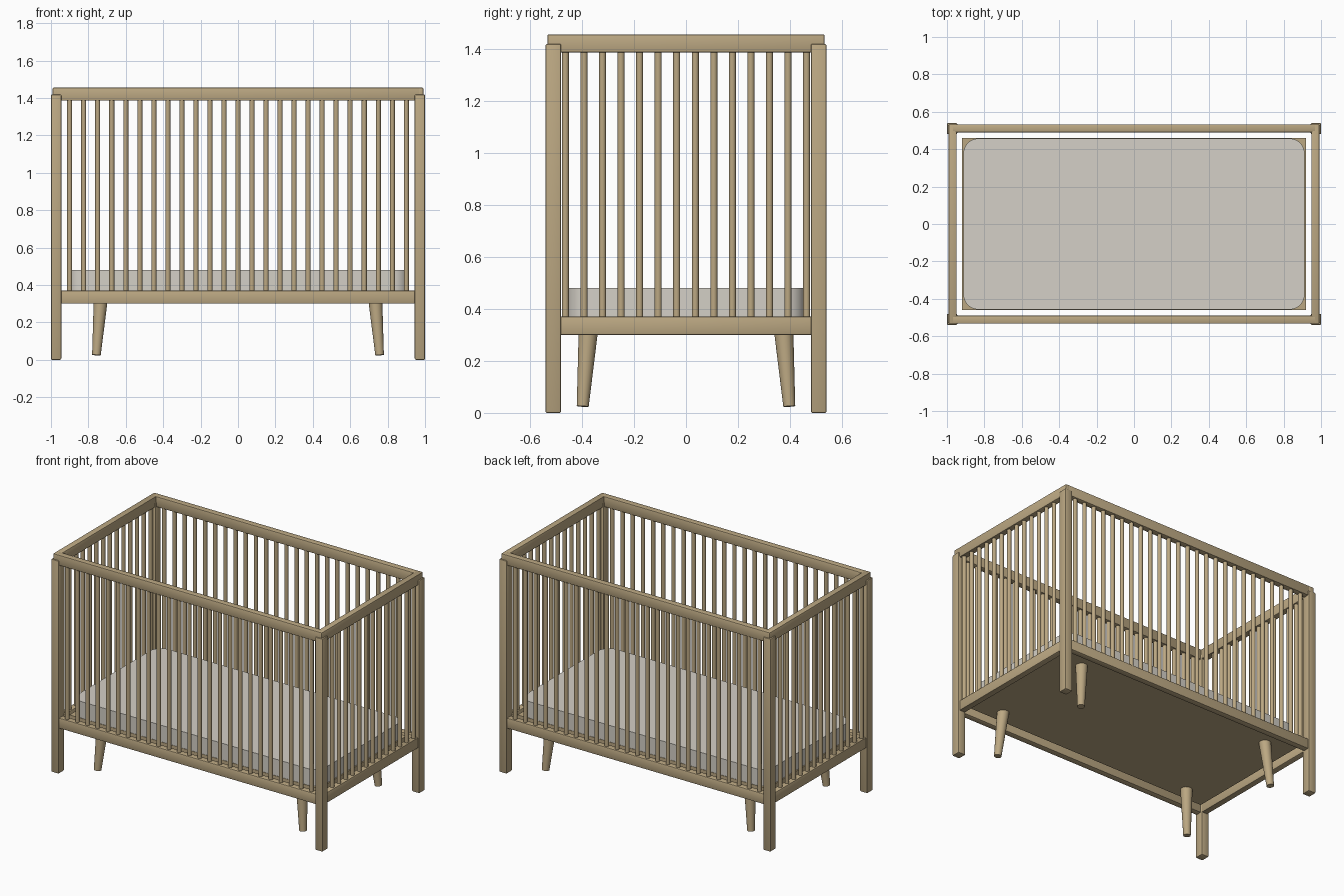
import bpy
import bmesh
from math import pi
from mathutils import Vector

cube = bpy.data.objects.get("Cube")
if cube:
    bpy.data.objects.remove(cube, do_unlink=True)


def material(name, rgb):
    m = bpy.data.materials.new(name)
    m.use_nodes = True
    m.diffuse_color = (*rgb, 1)
    node = next(n for n in m.node_tree.nodes if n.type == 'BSDF_PRINCIPLED')
    node.inputs["Base Color"].default_value = (*rgb, 1)
    return m


wood = material("light wood", (0.50, 0.39, 0.225))
fabric = material("pale fabric", (0.66, 0.63, 0.57))


def finish(bm, name, mat, smooth=True):
    mesh = bpy.data.meshes.new(name)
    bm.to_mesh(mesh)
    bm.free()
    mesh.materials.append(mat)
    obj = bpy.data.objects.new(name, mesh)
    bpy.context.collection.objects.link(obj)
    if smooth:
        bpy.ops.object.select_all(action='DESELECT')
        obj.select_set(True)
        bpy.context.view_layer.objects.active = obj
        bpy.ops.object.shade_smooth_by_angle(angle=pi / 5)
    return obj


def box(name, low, high, mat=wood, bevel=0.006, corner=0):
    """Box between two corners, with optional rounded upright edges."""
    low, high = Vector(low), Vector(high)
    bm = bmesh.new()
    bmesh.ops.create_cube(bm, size=1)
    bmesh.ops.scale(bm, vec=high - low, verts=bm.verts)
    bmesh.ops.translate(bm, vec=(low + high) / 2, verts=bm.verts)
    if corner:
        upright = [e for e in bm.edges
                   if abs(e.verts[0].co.z - e.verts[1].co.z) > 0.01]
        bmesh.ops.bevel(bm, geom=upright, offset=corner, segments=8,
                        profile=0.5, affect='EDGES')
    elif bevel:
        bmesh.ops.bevel(bm, geom=bm.edges[:], offset=bevel, segments=2,
                        profile=0.5, affect='EDGES')
    return finish(bm, name, mat)


def rod(name, start, end, r1, r2, sides):
    """Round bar running from start to end, tapering from r1 to r2."""
    start, end = Vector(start), Vector(end)
    axis = end - start
    bm = bmesh.new()
    bmesh.ops.create_cone(bm, cap_ends=True, segments=sides,
                          radius1=r1, radius2=r2, depth=axis.length)
    bmesh.ops.rotate(bm, verts=bm.verts,
                     matrix=axis.to_track_quat('Z', 'Y').to_matrix())
    bmesh.ops.translate(bm, vec=(start + end) / 2, verts=bm.verts)
    return finish(bm, name, wood)


# Overall frame
rail_bottom, rail_top = 0.30, 0.37
bar_bottom, bar_top = 1.385, 1.455

# Corner posts and splayed support legs
for sx, side in ((-1, "right"), (1, "left")):
    for sy, end in ((-1, "front"), (1, "back")):
        xs = sorted((sx * 0.945, sx))
        ys = sorted((sy * 0.48, sy * 0.54))
        box(f"{end}_{side}_post", (xs[0], ys[0], 0), (xs[1], ys[1], 1.418))
        rod(f"{end}_{side}_support_leg", (sx * 0.757, sy * 0.397, 0.025),
            (sx * 0.733, sy * 0.374, 0.335), 0.023, 0.038, 24)

# Long sides: lower rail, top rail and slats
for sy, end in ((-1, "front"), (1, "back")):
    ys = sorted((sy * 0.49, sy * 0.533))
    box(f"{end}_lower_rail", (-0.95, ys[0], rail_bottom), (0.95, ys[1], rail_top))
    box(f"{end}_top_rail", (-0.975, ys[0], bar_bottom), (0.975, ys[1], bar_top))
    for i in range(25):
        x = (i - 12) * 0.075
        rod(f"{end}_slat_{i + 1}", (x, sy * 0.511, rail_top - 0.01),
            (x, sy * 0.511, bar_bottom + 0.01), 0.0135, 0.0135, 16)

# Short sides: lower rail, top rail and slats
for sx, side in ((-1, "right"), (1, "left")):
    xs = sorted((sx * 0.948, sx * 0.991))
    box(f"{side}_lower_rail", (xs[0], -0.485, rail_bottom), (xs[1], 0.485, rail_top))
    box(f"{side}_top_rail", (xs[0], -0.533, bar_bottom), (xs[1], 0.533, bar_top))
    for i in range(14):
        y = (i - 6.5) * 0.0713
        rod(f"{side}_slat_{i + 1}", (sx * 0.969, y, rail_top - 0.01),
            (sx * 0.969, y, bar_bottom + 0.01), 0.0135, 0.0135, 16)

# Base board and mattress
box("base_board", (-0.92, -0.46, 0.33), (0.92, 0.46, rail_top), bevel=0)
box("mattress", (-0.912, -0.457, rail_top), (0.912, 0.457, 0.48), fabric, corner=0.08)
